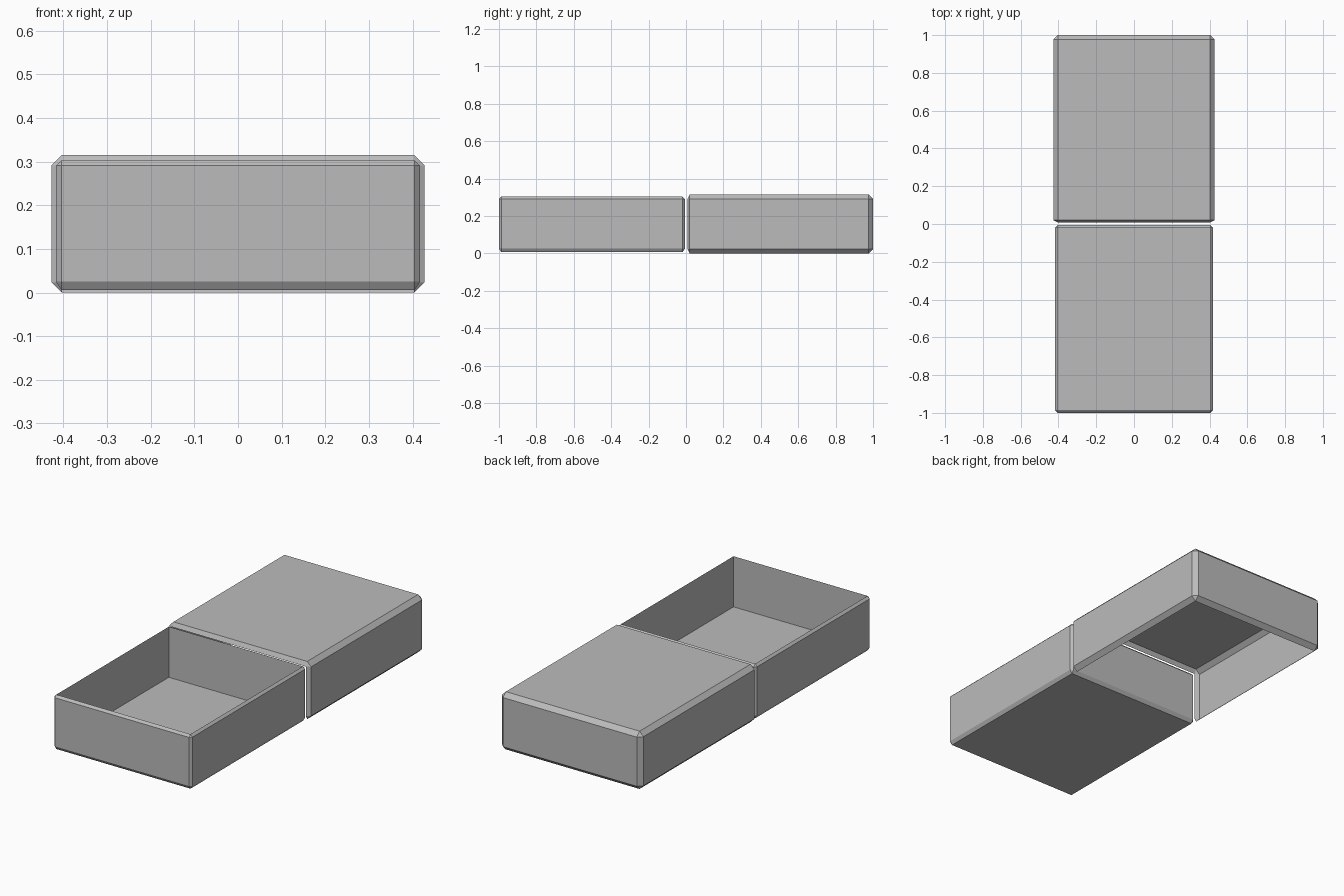
import bpy
import bmesh
from mathutils import Matrix, Vector

cube = bpy.data.objects.get("Cube")
if cube:
    bpy.data.objects.remove(cube, do_unlink=True)

# Single plain grey
grey = bpy.data.materials.new("plain_grey")
grey.use_nodes = True
colour = (0.5, 0.5, 0.5, 1)
grey.diffuse_color = colour
grey.node_tree.nodes["Principled BSDF"].inputs["Base Color"].default_value = colour


def chamfered_box(low, high, width):
    """Box between two corners with every edge chamfered."""
    low, high = Vector(low), Vector(high)
    bm = bmesh.new()
    size = Matrix.Diagonal(high - low).to_4x4()
    bmesh.ops.create_cube(bm, size=1, matrix=Matrix.Translation((low + high) / 2) @ size)
    bmesh.ops.bevel(bm, geom=bm.edges[:], offset=width, segments=1,
                    affect='EDGES', clamp_overlap=True)
    bm.normal_update()
    return bm


def facing(bm, direction):
    return [f for f in bm.faces if f.normal.dot(Vector(direction)) > 0.99]


def finish(bm, name):
    mesh = bpy.data.meshes.new(name)
    bm.to_mesh(mesh)
    bm.free()
    mesh.materials.append(grey)
    obj = bpy.data.objects.new(name, mesh)
    bpy.context.collection.objects.link(obj)


# Tray: the top face is pushed down to form a sharp-cornered cavity
tray = chamfered_box((-0.417, -1, 0.006), (0.417, -0.006, 0.303), 0.0125)
for v in tray.verts:
    if 0.01 < v.co.z < 0.1:
        v.co.z = 0.025
top = facing(tray, (0, 0, 1))
pushed = bmesh.ops.extrude_face_region(tray, geom=top)["geom"]
for v in pushed:
    if isinstance(v, bmesh.types.BMVert):
        v.co.z = 0.027
bmesh.ops.delete(tray, geom=[f for f in top if f.is_valid], context='FACES')
bmesh.ops.recalc_face_normals(tray, faces=tray.faces[:])
finish(tray, "open_tray")

# Lid: a thin shell open underneath and towards the tray
lid = chamfered_box((-0.427, 0.008, 0), (0.427, 1, 0.315), 0.0235)
holes = facing(lid, (0, 0, -1)) + facing(lid, (0, -1, 0))
holes += facing(lid, Vector((0, -1, -1)).normalized())
bmesh.ops.delete(lid, geom=holes, context='FACES')
for v in lid.verts:
    if 0.02 < v.co.y < 0.1:
        v.co.y = 0.02
finish(lid, "lid_shell")
